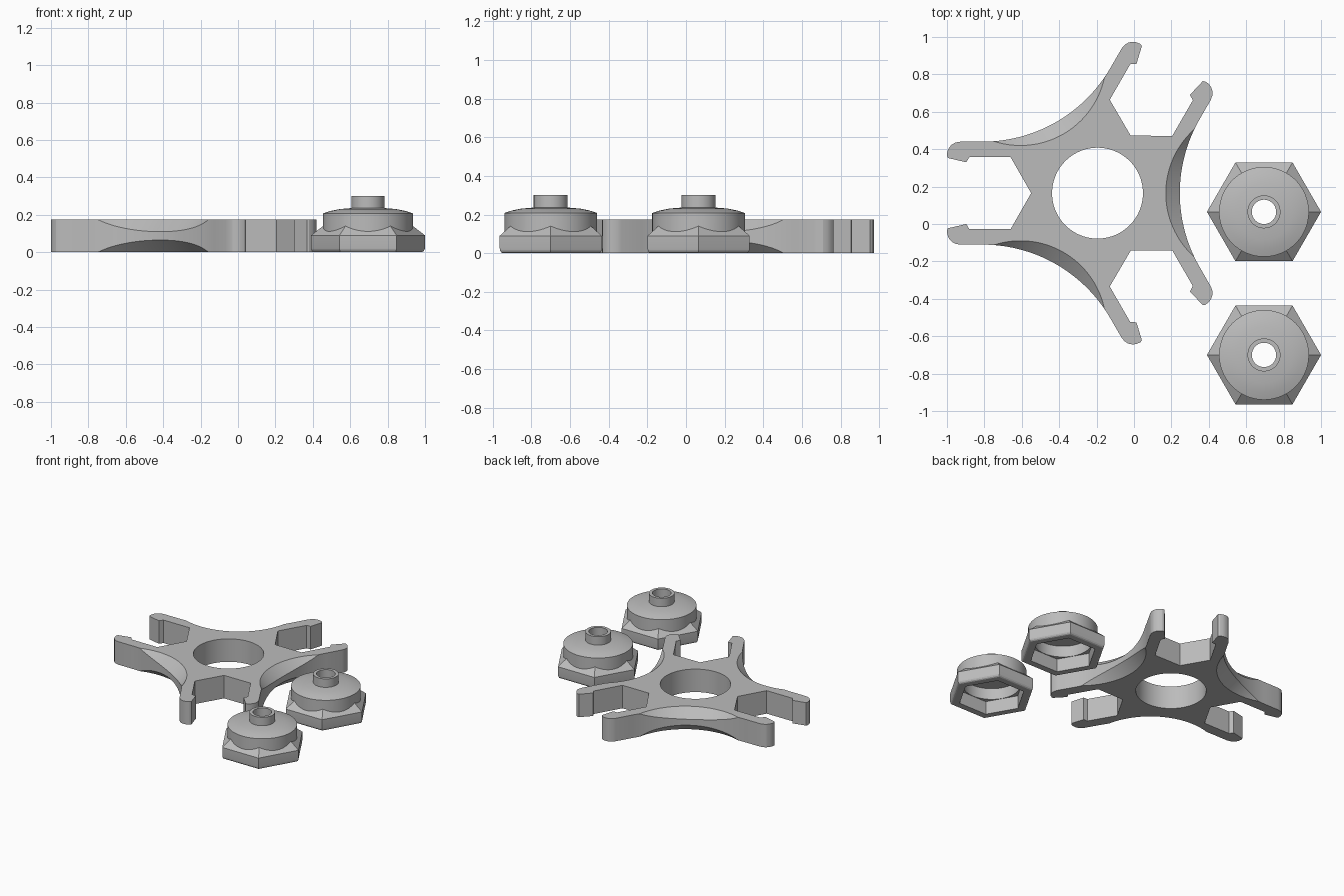
import bpy, bmesh
from math import sin, cos, pi, radians, sqrt

if "Cube" in bpy.data.objects:
    bpy.data.objects.remove(bpy.data.objects["Cube"], do_unlink=True)

grey = bpy.data.materials.new("plain grey")
grey.use_nodes = True
colour = (0.5, 0.5, 0.5, 1)
grey.diffuse_color = colour
grey.node_tree.nodes["Principled BSDF"].inputs["Base Color"].default_value = colour


def loft(name, rings):
    """Closed solid through a stack of equal-length point rings."""
    bm = bmesh.new()
    loops = [[bm.verts.new(p) for p in ring] for ring in rings]
    n = len(loops[0])
    for low, high in zip(loops, loops[1:]):
        for i in range(n):
            j = (i + 1) % n
            bm.faces.new((low[i], low[j], high[j], high[i]))
    bm.faces.new(loops[0][::-1])
    bm.faces.new(loops[-1])
    bmesh.ops.remove_doubles(bm, verts=bm.verts, dist=1e-5)
    bmesh.ops.recalc_face_normals(bm, faces=bm.faces)
    mesh = bpy.data.meshes.new(name)
    bm.to_mesh(mesh)
    bm.free()
    mesh.materials.append(grey)
    obj = bpy.data.objects.new(name, mesh)
    bpy.context.collection.objects.link(obj)
    return obj


def turned(name, profile, sides):
    """Solid of regular polygons given as (corner radius, height)."""
    return loft(name, [[(r * cos(2 * pi * i / sides), r * sin(2 * pi * i / sides), z)
                        for i in range(sides)] for r, z in profile])


def combine(obj, other, operation):
    mod = obj.modifiers.new("combine", 'BOOLEAN')
    mod.operation, mod.solver, mod.object = operation, 'EXACT', other
    bpy.context.view_layer.objects.active = obj
    bpy.ops.object.modifier_apply(modifier=mod.name)
    bpy.data.objects.remove(other, do_unlink=True)


def smooth(obj):
    bpy.ops.object.select_all(action='DESELECT')
    obj.select_set(True)
    bpy.context.view_layer.objects.active = obj
    bpy.ops.object.shade_smooth_by_angle(angle=radians(20))


# Three-armed body: half of one forked arm as (along, across)
H = 0.175
prong = [(0.735, 0.275), (0.758, 0.271), (0.779, 0.26), (0.794, 0.243),
         (0.803, 0.222), (0.805, 0.2), (0.8, 0.188), (0.702, 0.165),
         (0.685, 0.193), (0.465, 0.193)]
arm = [(u, -v) for u, v in prong] + [(0.355, 0)] + prong[::-1]

# Outline entries: x, y, edge inset x, edge inset y, edge drop
outline = []
R, waist, steps = 0.79, 0.44, 40
R_cut, waist_cut = 0.459, 0.365
for k in range(3):
    a = radians(60 + 120 * k)
    outline += [(u * cos(a) - v * sin(a), u * sin(a) + v * cos(a), 0, 0, 0) for u, v in arm]
    # Concave side with scooped edges, leading to the next arm
    b = a + pi / 3
    for i in range(steps + 1):
        t = radians(-30 + 60 * i / steps)
        x, y = waist + R - R * cos(t), R * sin(t)
        d = max(0, x - (waist_cut + R_cut - sqrt(R_cut ** 2 - y ** 2)))
        outline.append((x * cos(b) - y * sin(b), x * sin(b) + y * cos(b),
                        d * cos(b), d * sin(b), d * 0.87))

inset = [(x - dx, y - dy) for x, y, dx, dy, _ in outline]
body = loft("spinner_body", [
    [(x, y, 0) for x, y in inset],
    [(x, y, drop) for x, y, _, _, drop in outline],
    [(x, y, H - drop) for x, y, _, _, drop in outline],
    [(x, y, H) for x, y in inset]])
combine(body, turned("bore", [(0.243, -0.1), (0.243, 0.3)], 96), 'DIFFERENCE')
body.location = (-0.195, 0.165, 0)
smooth(body)

# Hexagonal cap with a round dome and a hollow post
cap = turned("hex_cap_back", [(0.288, 0), (0.297, 0.005), (0.303, 0.014), (0.305, 0.026),
                              (0.305, 0.09), (0.225, 0.152)], 6)
dome = turned("dome", [(0.24, 0.06), (0.24, 0.208), (0.2, 0.221), (0.15, 0.231),
                       (0.088, 0.236), (0.088, 0.3)], 96)
combine(cap, dome, 'UNION')
for profile, sides in (([(0.235, -0.1), (0.235, 0.1)], 6),
                       ([(0.2, 0.05), (0.2, 0.185)], 96),
                       ([(0.065, 0.1), (0.065, 0.4)], 48)):
    combine(cap, turned("hollow", profile, sides), 'DIFFERENCE')
cap.location = (0.695, 0.065, 0)
smooth(cap)

second = cap.copy()
second.name = "hex_cap_front"
second.location.y = -0.7
bpy.context.collection.objects.link(second)
